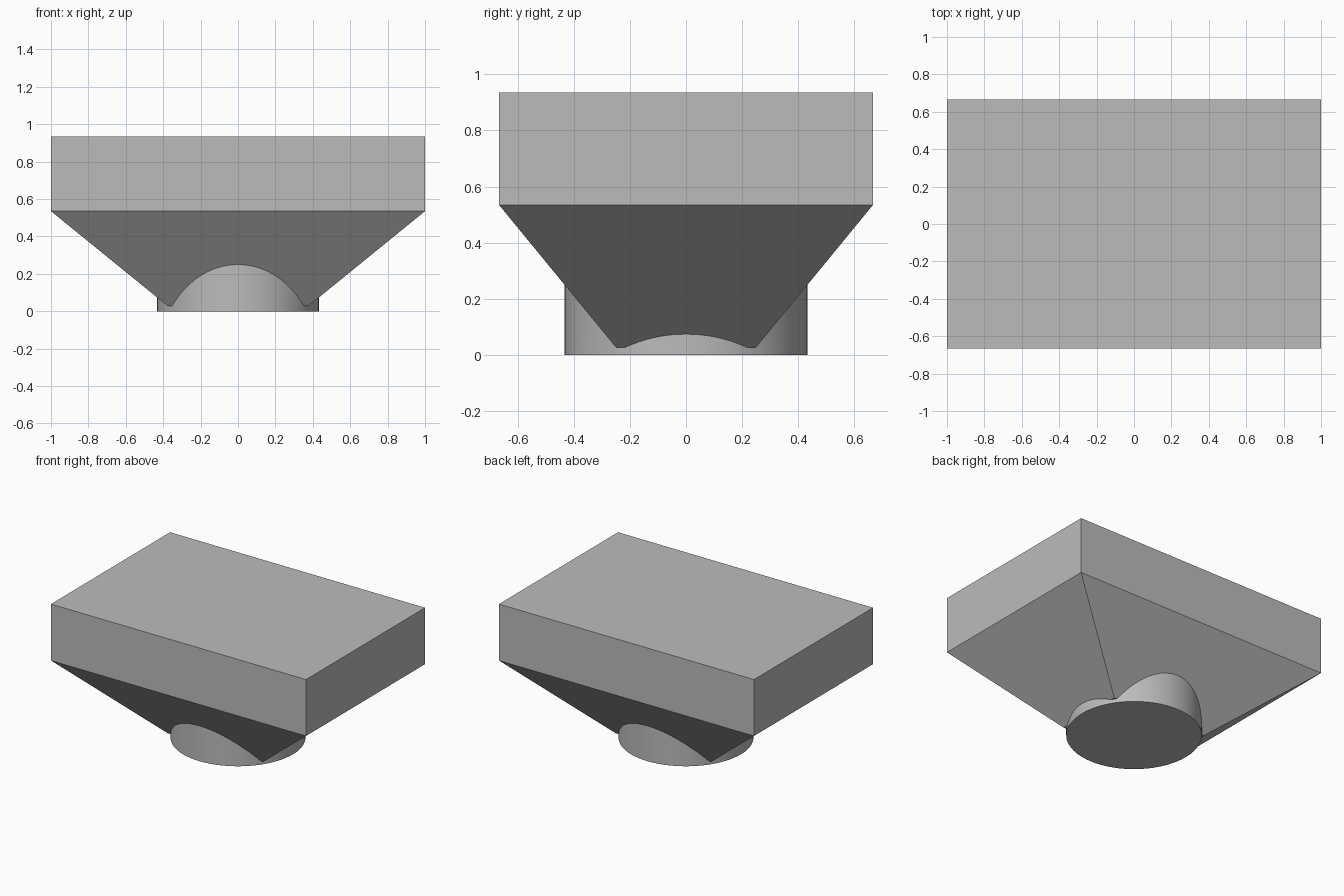
import bpy
import bmesh

cube = bpy.data.objects.get("Cube")
if cube:
    bpy.data.objects.remove(cube, do_unlink=True)

grey = bpy.data.materials.new("plain_grey")
grey.use_nodes = True
colour = (0.5, 0.5, 0.5, 1)
grey.diffuse_color = colour
grey.node_tree.nodes["Principled BSDF"].inputs["Base Color"].default_value = colour


def add_part(name, bm):
    bmesh.ops.recalc_face_normals(bm, faces=bm.faces)
    mesh = bpy.data.meshes.new(name)
    bm.to_mesh(mesh)
    bm.free()
    mesh.materials.append(grey)
    obj = bpy.data.objects.new(name, mesh)
    bpy.context.collection.objects.link(obj)
    return obj


# Rectangular bin with a tapered hopper below, skinned through three rings
bm = bmesh.new()
rings = []
for scale, z in ((0.375, 0.027), (1, 0.535), (1, 0.935)):
    rings.append([bm.verts.new((sx * scale, sy * scale * 2 / 3, z))
                  for sx, sy in ((-1, -1), (1, -1), (1, 1), (-1, 1))])
for low, high in zip(rings, rings[1:]):
    for i in range(4):
        j = (i + 1) % 4
        bm.faces.new((low[i], low[j], high[j], high[i]))
bm.faces.new(rings[0])
bm.faces.new(rings[-1])
hopper = add_part("hopper_bin", bm)

# Round outlet that pokes out through the hopper sides
bm = bmesh.new()
bmesh.ops.create_cone(bm, cap_ends=True, segments=64,
                      radius1=0.433, radius2=0.433, depth=0.3)
bmesh.ops.translate(bm, verts=bm.verts, vec=(0, 0, 0.15))
outlet = add_part("round_outlet", bm)

# Fuse the two solids
union = hopper.modifiers.new("join_outlet", "BOOLEAN")
union.operation = "UNION"
union.solver = "EXACT"
union.object = outlet
bpy.ops.object.select_all(action="DESELECT")
bpy.context.view_layer.objects.active = hopper
hopper.select_set(True)
bpy.ops.object.modifier_apply(modifier=union.name)
bpy.data.objects.remove(outlet, do_unlink=True)
bpy.ops.object.shade_smooth_by_angle(angle=0.3)
